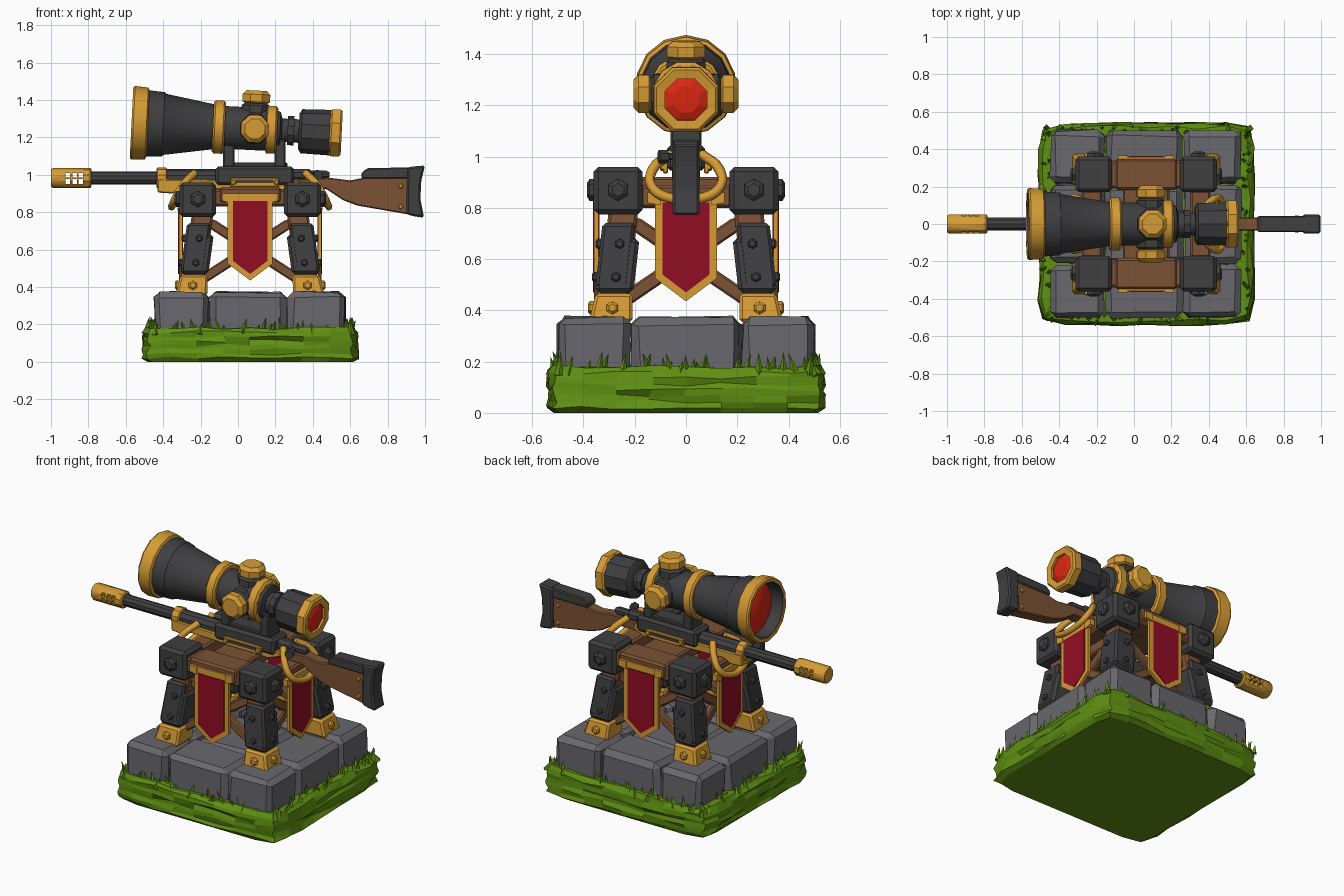
import bpy, bmesh, math, random
from mathutils import Vector, Matrix

if "Cube" in bpy.data.objects:
    bpy.data.objects.remove(bpy.data.objects["Cube"])
random.seed(4)
CX = 0.065  # centre of the base along x


def material(name, col):
    m = bpy.data.materials.new(name)
    m.diffuse_color = (*col, 1)
    m.use_nodes = True
    m.node_tree.nodes["Principled BSDF"].inputs["Base Color"].default_value = m.diffuse_color
    return m


GOLD = material("gold", (0.67, 0.33, 0.035))
IRON = material("dark_iron", (0.05, 0.05, 0.053))
STONE = material("grey_stone", (0.14, 0.14, 0.155))
WOOD = material("brown_wood", (0.20, 0.085, 0.035))
CLOTH = material("crimson_cloth", (0.29, 0.004, 0.018))
LENS = material("red_lens", (0.72, 0.02, 0.006))
GRASS = material("green_grass", (0.115, 0.28, 0.006))


def finish(name, bm, mat, smooth=None):
    bmesh.ops.recalc_face_normals(bm, faces=bm.faces[:])
    me = bpy.data.meshes.new(name)
    bm.to_mesh(me)
    bm.free()
    me.materials.append(mat)
    if smooth:
        me.shade_smooth()
        me.set_sharp_from_angle(angle=math.radians(smooth))
    ob = bpy.data.objects.new(name, me)
    bpy.context.collection.objects.link(ob)
    return ob


def beam(name, p0, p1, w, d, mat, bevel=0.012, w1=None, d1=None, jitter=0):
    """Box running from p0 up to p1 with horizontal ends w by d."""
    bm = bmesh.new()
    bmesh.ops.create_cube(bm, size=1)
    for v in bm.verts:
        top = v.co.z > 0
        p = Vector(p1 if top else p0)
        ww, dd = ((w1 or w), (d1 or d)) if top else (w, d)
        v.co = p + Vector((v.co.x * ww, v.co.y * dd, 0))
    if bevel:
        bmesh.ops.bevel(bm, geom=bm.edges[:], offset=bevel, segments=1, affect='EDGES')
    for v in bm.verts:
        v.co += Vector([random.uniform(-jitter, jitter) for _ in range(3)])
    return finish(name, bm, mat)


def box(name, x0, x1, y0, y1, z0, z1, mat, bevel=0.01, jitter=0):
    x, y = (x0 + x1) / 2, (y0 + y1) / 2
    return beam(name, (x, y, z0), (x, y, z1), x1 - x0, y1 - y0, mat, bevel, jitter=jitter)


def lathe(name, prof, seg, mat, M=Matrix(), loop=False, smooth=35):
    """Turn (x, radius) points about the x axis; loop closes the profile into a ring."""
    pts = prof + [prof[0]] if loop else [(prof[0][0], 0)] + prof + [(prof[-1][0], 0)]
    bm = bmesh.new()
    rings = []
    for x, r in pts:
        ang = [2 * math.pi * (i + 0.5) / seg for i in range(seg)]
        rings.append([bm.verts.new((x, r * math.cos(a), r * math.sin(a))) for a in ang])
    for a, b in zip(rings, rings[1:]):
        for i in range(seg):
            j = (i + 1) % seg
            bm.faces.new((a[i], a[j], b[j], b[i]))
    bmesh.ops.remove_doubles(bm, verts=bm.verts[:], dist=1e-5)
    bm.transform(M)
    return finish(name, bm, mat, smooth)


def slab(name, pts, half, mat, M=Matrix(), bevel=0.006):
    """Extrude an (x, z) outline to +-half along y."""
    bm = bmesh.new()
    f = bm.faces.new([bm.verts.new((x, -half, z)) for x, z in pts])
    ext = bmesh.ops.extrude_face_region(bm, geom=[f])
    for v in ext['geom']:
        if isinstance(v, bmesh.types.BMVert):
            v.co.y = half
    if bevel:
        bmesh.ops.bevel(bm, geom=bm.edges[:], offset=bevel, segments=1, affect='EDGES')
    bm.transform(M)
    return finish(name, bm, mat)


def bolt(loc, direction, r, mat, h=0.02):
    up = 'Y' if abs(direction[2]) > 0.9 else 'Z'
    M = Matrix.Translation(loc) @ Vector(direction).to_track_quat('X', up).to_matrix().to_4x4()
    lathe("bolt", [(-0.01, r), (h * 0.6, r), (h, r * 0.6)], 6, mat, M, smooth=None)


# Grass mound
bm = bmesh.new()
bmesh.ops.create_cube(bm, size=1)
bmesh.ops.subdivide_edges(bm, edges=bm.edges[:], cuts=7, use_grid_fill=True)
for v in bm.verts:
    x, y, z = v.co
    s = 0.965 if abs(z) > 0.49 else 1.0
    if abs(x) > 0.49 and abs(y) > 0.49:
        s *= 0.955
    j = 0.012 if z > -0.49 else 0
    v.co = (CX + x * 1.14 * s + random.uniform(-j, j), y * 1.07 * s + random.uniform(-j, j),
            max(0, (z + 0.5) * 0.18 + random.uniform(-j, j) * 0.7))
finish("grass_mound", bm, GRASS)

# Grass blades around the rim
bm = bmesh.new()
for i in range(120):
    t, side = random.uniform(-1, 1), i % 4
    k = random.uniform(0.93, 1.0)
    ux, uy = ((t, k), (t, -k), (k, t), (-k, t))[side]
    lean = Matrix.Rotation(random.uniform(-0.4, 0.4), 4, 'X') @ Matrix.Rotation(random.uniform(-0.4, 0.4), 4, 'Y')
    h = random.uniform(0.05, 0.1)
    M = Matrix.Translation((CX + ux * 0.55, uy * 0.52, 0.145 + h / 2)) @ lean
    bmesh.ops.create_cone(bm, segments=4, radius1=0.02, radius2=0, depth=h, matrix=M, cap_ends=True)
finish("grass_blades", bm, GRASS)

# Stone blocks, three by three
xs, ys = [-0.45, -0.155, 0.265, 0.575], [-0.505, -0.215, 0.215, 0.505]
for i in range(3):
    for j in range(3):
        top = 0.355 if i == j == 1 else 0.373
        box("stone_block", xs[i] + .004, xs[i + 1] - .004, ys[j] + .004, ys[j + 1] - .004,
            0.12, top, STONE, 0.03, 0.007)

# Four leaning legs with feet, plates and corner blocks
for sx in (-1, 1):
    for sy in (-1, 1):
        def at(z):
            t = (z - 0.4) / 0.4
            return Vector((CX + sx * (0.308 - 0.055 * t), sy * (0.288 - 0.045 * t), z))
        beam("leg", at(0.37), at(0.82), 0.115, 0.115, WOOD)
        beam("gold_foot", at(0.355), at(0.465), 0.17, 0.17, GOLD, 0.012, 0.145, 0.145)
        beam("iron_leg_plate", at(0.47), at(0.68), 0.15, 0.15, IRON, 0.015)
        beam("iron_outer_plate", at(0.49) + Vector((sx, sy, 0)) * 0.012,
             at(0.74) + Vector((sx, sy, 0)) * 0.012, 0.128, 0.128, IRON, 0.012)
        for z, off, mat, r in ((0.41, 0.076, GOLD, 0.026), (0.53, 0.074, IRON, 0.02), (0.66, 0.074, IRON, 0.02)):
            bolt(at(z) + Vector((sx * off, 0, 0)), (sx, 0, 0), r, mat)
            bolt(at(z) + Vector((0, sy * off, 0)), (0, sy, 0), r, mat)
        bx, by = CX + sx * 0.28, sy * 0.265
        box("corner_block", bx - .098, bx + .098, by - .095, by + .095, 0.775, 0.96, IRON, 0.018)
        bolt((bx + sx * 0.097, by, 0.87), (sx, 0, 0), 0.043, IRON, 0.028)
        bolt((bx, by + sy * 0.094, 0.87), (0, sy, 0), 0.043, IRON, 0.028)

# Top beams and cross braces on each side of the frame
for s in (-1, 1):
    y, x = s * 0.265, CX + s * 0.29
    box("long_beam", CX - .2, CX + .2, y - .075, y + .075, 0.83, 0.925, WOOD, 0.014)
    box("beam_cap", CX - .165, CX + .165, y - .083, y + .083, 0.85, 0.934, WOOD, 0.012)
    box("short_beam", x - .055, x + .055, -.18, .18, 0.8, 0.89, WOOD, 0.012)
    for q in (-1, 1):
        beam("cross_brace", (CX - q * 0.29, s * 0.262, 0.42), (CX + q * 0.24, s * 0.245, 0.76), 0.1, 0.04, WOOD, 0.008)
        beam("cross_brace_side", (CX + s * 0.282, -q * 0.27, 0.42), (CX + s * 0.265, q * 0.23, 0.76), 0.04, 0.1, WOOD, 0.008)

# Banners: gold border plate with crimson cloth on both faces
for k in range(4):
    side = k % 2
    top, dist = (0.86, 0.372) if side else (0.9, 0.35)
    M = Matrix.Translation((CX, 0, 0)) @ Matrix.Rotation(k * math.pi / 2, 4, 'Z') @ Matrix.Translation((0, -dist, 0))
    w, i = 0.12, 0.092
    slab("banner_border", [(-w, top), (w, top), (w, 0.525), (0, 0.435), (-w, 0.525)], 0.009, GOLD, M, 0)
    slab("banner_cloth", [(-i, top - .04), (i, top - .04), (i, 0.54), (0, 0.47), (-i, 0.54)], 0.013, CLOTH, M, 0)
    for q in (-1, 1):
        slab("banner_clip", [(q * .15, top), (q * .1, top), (q * .1, top - .05), (q * .15, top - .04)], 0.016, GOLD, M, 0)

# Muzzle with slots cut through
G = Matrix.Translation((0, 0, 0.983))
muzzle = lathe("muzzle", [(-1.0, 0.046), (-0.99, 0.053), (-0.79, 0.053), (-0.783, 0.045)], 10, GOLD, G)
bm = bmesh.new()
for x in (-0.91, -0.872, -0.84):
    for z, h in ((0.998, 0.024), (0.965, 0.026)):
        bmesh.ops.create_cube(bm, size=1, matrix=Matrix.Translation((x, 0, z)) @ Matrix.Diagonal((0.024, 0.3, h, 1)))
cutter = finish("slot_cutter", bm, GOLD)
cutter.hide_render = True
mod = muzzle.modifiers.new("slots", 'BOOLEAN')
mod.operation, mod.object, mod.solver = 'DIFFERENCE', cutter, 'EXACT'
bpy.context.view_layer.update()
muzzle.data = bpy.data.meshes.new_from_object(muzzle.evaluated_get(bpy.context.evaluated_depsgraph_get()))
muzzle.modifiers.clear()
bpy.data.objects.remove(cutter)

# Barrel, collar, handguard and receiver
lathe("barrel", [(-0.79, 0.036), (-0.3, 0.036)], 10, IRON, G)
lathe("barrel_collar", [(-0.435, 0.05), (-0.43, 0.056), (-0.385, 0.056), (-0.38, 0.05)], 10, GOLD, G)
lathe("handguard", [(-0.385, 0.047), (-0.08, 0.047)], 10, IRON, G)
slab("gold_chassis", [(-0.43, 0.98), (-0.43, 0.905), (-0.35, 0.9), (-0.3, 0.925), (0.25, 0.91),
                      (0.33, 0.94), (0.33, 0.97), (-0.36, 0.975)], 0.055, GOLD)
box("receiver", -0.12, 0.3, -.075, .075, 0.945, 1.045, IRON, 0.015)
box("rest_block", -0.06, 0.19, -.2, .2, 0.85, 0.92, WOOD)
for s in (-1, 1):
    box("side_plate", -0.04, 0.22, s * .08 - .01, s * .08 + .01, 0.935, 0.985, GOLD, 0.005)
    box("side_slot", -0.01, 0.19, s * .09 - .004, s * .09 + .004, 0.957, 0.975, IRON, 0)
    for x in (-0.025, 0.205):
        bolt((x, s * .088, 0.96), (0, s, 0), 0.016, GOLD, 0.014)
lathe("bolt_action", [(0.28, 0.035), (0.38, 0.035), (0.39, 0.025), (0.47, 0.025), (0.49, 0.015)], 8, IRON,
      Matrix.Translation((0, 0, 1.0)))
lathe("bolt_handle", [(0, 0.014), (0.07, 0.014), (0.075, 0.026), (0.11, 0.026)], 6, IRON,
      Matrix.Translation((0.4, 0, 1.0)) @ Matrix.Rotation(-1.3, 4, 'Z'))

# Wooden stock, cheek rest and butt pad
slab("stock", [(0.28, 0.975), (0.28, 0.92), (0.47, 0.925), (0.56, 0.865), (0.64, 0.835), (0.93, 0.785),
               (0.93, 1.0), (0.7, 0.99), (0.6, 0.97), (0.48, 0.985)], 0.036, WOOD)
slab("cheek_rest", [(0.66, 0.98), (0.92, 0.98), (0.92, 1.04), (0.69, 1.035), (0.66, 1.01)], 0.043, IRON)
slab("butt_pad", [(0.905, 1.04), (0.9, 0.79), (0.93, 0.78), (0.995, 0.77), (0.975, 0.87), (0.98, 0.97),
                  (1.0, 1.05), (0.94, 1.045)], 0.052, IRON, bevel=0.01)
for s in (-1, 1):
    for x, z in ((0.87, 0.83), (0.87, 0.94)):
        bolt((x, s * .034, z), (0, s, 0), 0.015, GOLD, 0.012)

# Curved gold cradles under the gun
for s, x in ((1, 0.46), (-1, -0.33)):
    cu = bpy.data.curves.new("gold_cradle", 'CURVE')
    cu.dimensions, cu.bevel_depth, cu.bevel_resolution, cu.resolution_u = '3D', 0.02, 1, 4
    sp = cu.splines.new('BEZIER')
    pts = [(-.1, .06, 1.01), (-.04, .13, .95), (0, .135, .885), (.02, .07, .84)]
    pts = pts + [(a, -b, c) for a, b, c in reversed(pts)]
    sp.bezier_points.add(len(pts) - 1)
    for bp, (a, b, c) in zip(sp.bezier_points, pts):
        bp.co = (x + s * a, b, c)
        bp.handle_left_type = bp.handle_right_type = 'AUTO'
    cu.use_fill_caps = True
    cu.materials.append(GOLD)
    bpy.context.collection.objects.link(bpy.data.objects.new("gold_cradle", cu))

# Scope mounts and rail
box("scope_rail", -0.08, 0.265, -.05, .05, 1.035, 1.065, IRON, 0.006)
for x in (-0.05, 0.225):
    box("scope_mount", x - .03, x + .03, -.06, .06, 1.04, 1.19, IRON, 0.008)

# Scope, tipped slightly upward toward the muzzle
S = Matrix.Translation((0.1, 0, 1.245)) @ Matrix.Rotation(0.05, 4, 'Y') @ Matrix.Translation((-0.1, 0, 0))
lathe("front_ring", [(-0.57, 0.17), (-0.57, 0.19), (-0.56, 0.197), (-0.49, 0.192), (-0.48, 0.175), (-0.48, 0.165)], 14, GOLD, S, True)
lathe("front_inner_wall", [(-0.565, 0.172), (-0.48, 0.172), (-0.48, 0.155), (-0.565, 0.165)], 14, IRON, S, True)
lathe("front_lens", [(-0.53, 0.03), (-0.52, 0.09), (-0.49, 0.158), (-0.47, 0.158)], 14, LENS, S)
lathe("scope_bell", [(-0.485, 0.178), (-0.4, 0.172), (-0.39, 0.163), (-0.13, 0.12)], 14, IRON, S)
lathe("bell_ring", [(-0.135, 0.135), (-0.125, 0.147), (-0.08, 0.147), (-0.07, 0.135)], 12, GOLD, S)
lathe("scope_body", [(-0.08, 0.118), (0.18, 0.118), (0.225, 0.1), (0.235, 0.065), (0.34, 0.065)], 12, IRON, S)
lathe("body_ring", [(0.15, 0.118), (0.155, 0.132), (0.2, 0.132), (0.21, 0.118)], 12, GOLD, S)
lathe("neck_ring", [(0.265, 0.078), (0.3, 0.078)], 10, IRON, S)
lathe("eyepiece", [(0.325, 0.095), (0.34, 0.118), (0.5, 0.122)], 10, IRON, S)
lathe("eyepiece_ring", [(0.49, 0.125), (0.5, 0.136), (0.545, 0.136), (0.555, 0.125), (0.55, 0.088), (0.49, 0.088)], 8, GOLD, S, True, None)
lathe("eyepiece_lens", [(0.5, 0.092), (0.535, 0.09), (0.55, 0.055)], 8, LENS, S, smooth=None)

# Adjusting knobs on the top and both sides
for axis, ang in (('Y', -math.pi / 2), ('Z', math.pi / 2), ('Z', -math.pi / 2)):
    K = S @ Matrix.Translation((0.09, 0, 0)) @ Matrix.Rotation(ang, 4, axis)
    lathe("knob_base", [(0.08, 0.085), (0.125, 0.082), (0.14, 0.06)], 8, IRON, K, smooth=None)
    lathe("knob", [(0.135, 0.062), (0.145, 0.08), (0.185, 0.08), (0.205, 0.058)], 8, GOLD, K, smooth=None)
